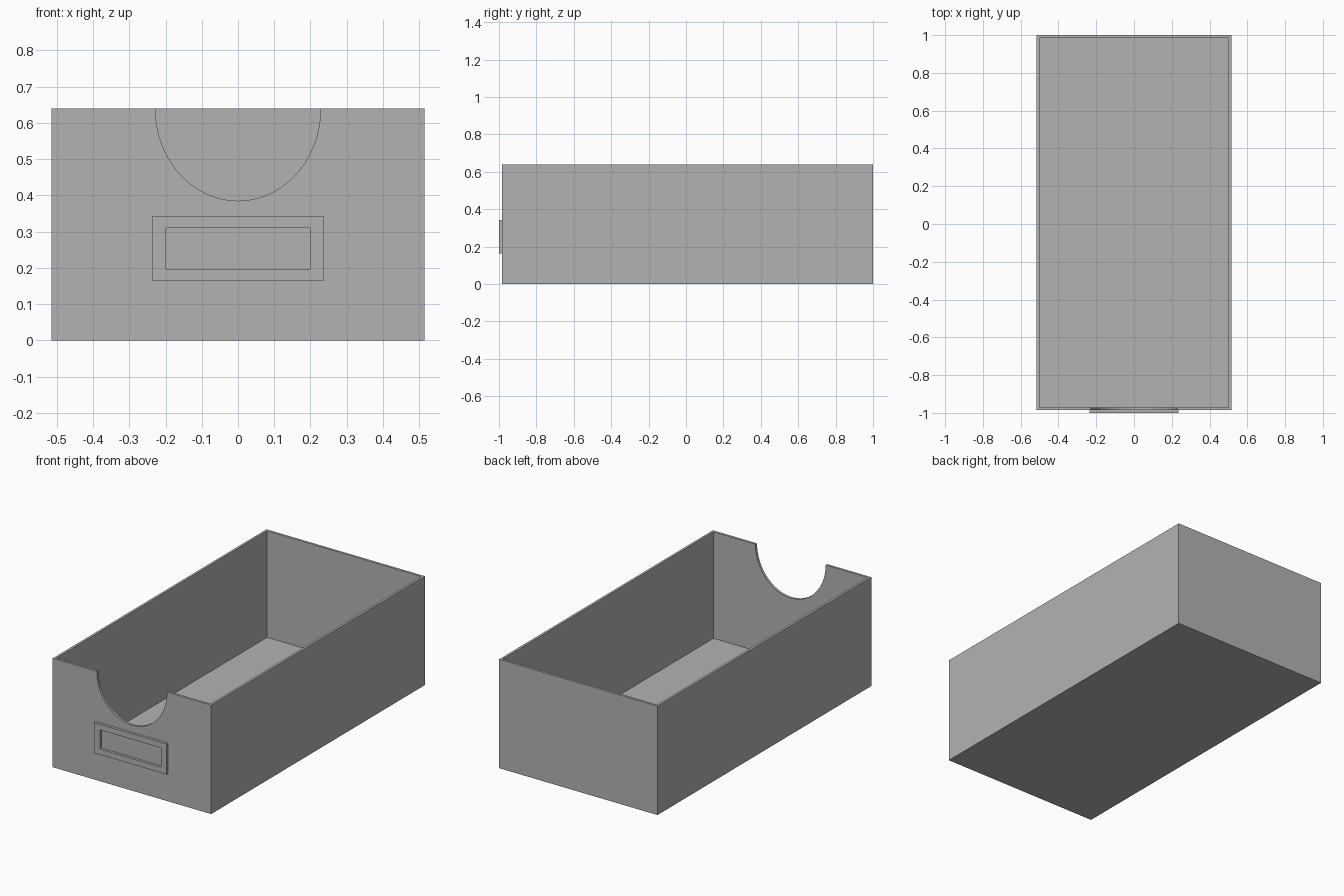
import bpy
import math

if "Cube" in bpy.data.objects:
    bpy.data.objects.remove(bpy.data.objects["Cube"], do_unlink=True)

grey = bpy.data.materials.new("plain grey")
grey.use_nodes = True
grey.diffuse_color = (0.45, 0.45, 0.45, 1)
grey.node_tree.nodes["Principled BSDF"].inputs["Base Color"].default_value = grey.diffuse_color

WIDTH, HEIGHT, WALL = 1.03, 0.64, 0.014
FRONT, BACK = -0.985, 1.0


def box(name, low, high):
    """Axis-aligned box between two corners."""
    centre = [(a + b) / 2 for a, b in zip(low, high)]
    bpy.ops.mesh.primitive_cube_add(size=1, location=centre)
    ob = bpy.context.object
    ob.name = name
    ob.scale = [b - a for a, b in zip(low, high)]
    bpy.ops.object.transform_apply(location=True, rotation=True, scale=True)
    ob.data.materials.append(grey)
    return ob


def cut(target, cutter):
    """Subtract the cutter, then remove it."""
    cutter.hide_render = True
    mod = target.modifiers.new("cut", "BOOLEAN")
    mod.operation = "DIFFERENCE"
    mod.solver = "EXACT"
    mod.object = cutter
    bpy.context.view_layer.objects.active = target
    bpy.ops.object.modifier_apply(modifier=mod.name)
    bpy.data.objects.remove(cutter, do_unlink=True)


# Open-topped tray
half = WIDTH / 2
tray = box("tray", (-half, FRONT, 0), (half, BACK, HEIGHT))
cut(tray, box("cavity_cutter", (-half + WALL, FRONT + WALL, WALL),
              (half - WALL, BACK - WALL, HEIGHT + 0.1)))

# Rounded finger notch in the front wall
bpy.ops.mesh.primitive_cylinder_add(vertices=96, radius=1, depth=0.1,
                                    location=(0, FRONT, HEIGHT),
                                    rotation=(math.pi / 2, 0, 0))
notch = bpy.context.object
notch.name = "notch_cutter"
notch.scale = (0.228, 0.255, 1)
bpy.ops.object.transform_apply(location=True, rotation=True, scale=True)
notch.data.materials.append(grey)
cut(tray, notch)

# Label frame on the front, open in the middle
frame = box("label_frame", (-0.236, -1, 0.164), (0.236, FRONT, 0.343))
cut(frame, box("window_cutter", (-0.198, -1.1, 0.197), (0.198, FRONT + 0.1, 0.31)))

# Soft shading only along the notch curve
for ob in (tray, frame):
    bpy.ops.object.select_all(action="DESELECT")
    ob.select_set(True)
    bpy.context.view_layer.objects.active = ob
    bpy.ops.object.shade_smooth_by_angle(angle=math.radians(30))
